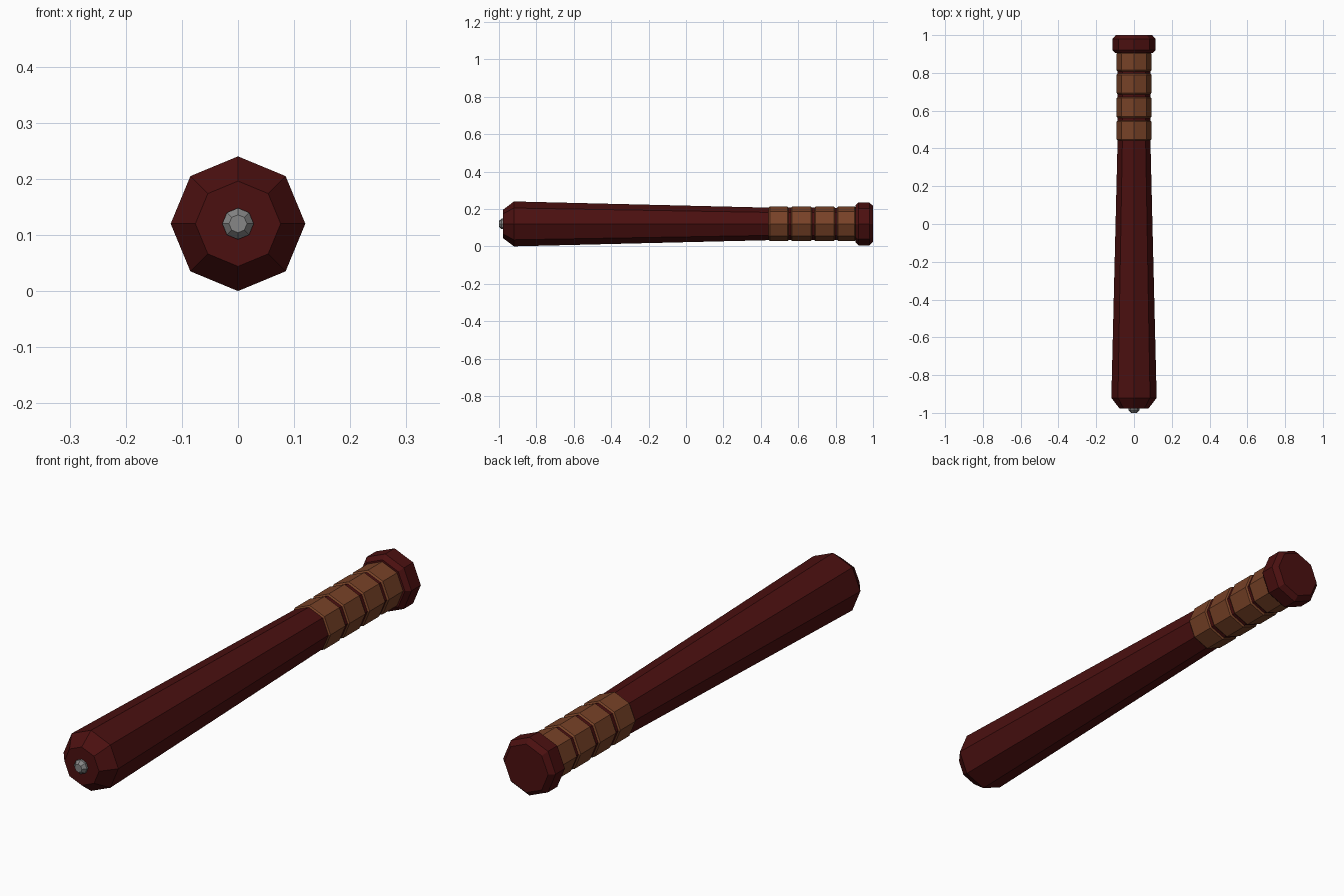
import bpy, bmesh, math

if "Cube" in bpy.data.objects:
    bpy.data.objects.remove(bpy.data.objects["Cube"])

AXIS_Z = 0.12   # height of the long axis
SIDES = 8


def material(name, rgb):
    m = bpy.data.materials.new(name)
    m.diffuse_color = (*rgb, 1)
    m.use_nodes = True
    m.node_tree.nodes["Principled BSDF"].inputs["Base Color"].default_value = m.diffuse_color
    return m


red = material("dark red wood", (0.07, 0.005, 0.005))
brown = material("brown leather", (0.185, 0.054, 0.02))
grey = material("grey metal", (0.24, 0.24, 0.24))


def turned(name, profile, mat):
    """Capped eight-sided solid along y from (y, radius) pairs."""
    bm = bmesh.new()
    rings = []
    for y, r in profile:
        rings.append([bm.verts.new((r * math.cos(2 * math.pi * i / SIDES), y,
                                    AXIS_Z + r * math.sin(2 * math.pi * i / SIDES)))
                      for i in range(SIDES)])
    for a, b in zip(rings, rings[1:]):
        for i in range(SIDES):
            j = (i + 1) % SIDES
            bm.faces.new((a[i], a[j], b[j], b[i]))
    bm.faces.new(rings[0])
    bm.faces.new(rings[-1])
    bmesh.ops.recalc_face_normals(bm, faces=bm.faces)
    me = bpy.data.meshes.new(name)
    bm.to_mesh(me)
    bm.free()
    me.materials.append(mat)
    ob = bpy.data.objects.new(name, me)
    bpy.context.collection.objects.link(ob)
    return ob


# Tapered barrel running on as the handle core
turned("barrel", [(-0.978, 0.076), (-0.92, 0.12), (0.44, 0.087), (0.91, 0.086)], red)

# Knob at the handle end
turned("knob", [(0.905, 0.098), (0.922, 0.115), (0.98, 0.115), (1.0, 0.096)], red)

# Leather grip bands with slightly bevelled rims
for n, (y0, y1) in enumerate([(0.44, 0.55), (0.56, 0.675), (0.685, 0.798), (0.806, 0.91)]):
    turned(f"grip_band_{n + 1}",
           [(y0, 0.085), (y0 + 0.008, 0.092), (y1 - 0.008, 0.092), (y1, 0.085)], brown)

# Metal stud in the front tip
turned("tip_stud", [(-0.96, 0.028), (-0.986, 0.028), (-1.0, 0.016)], grey)
